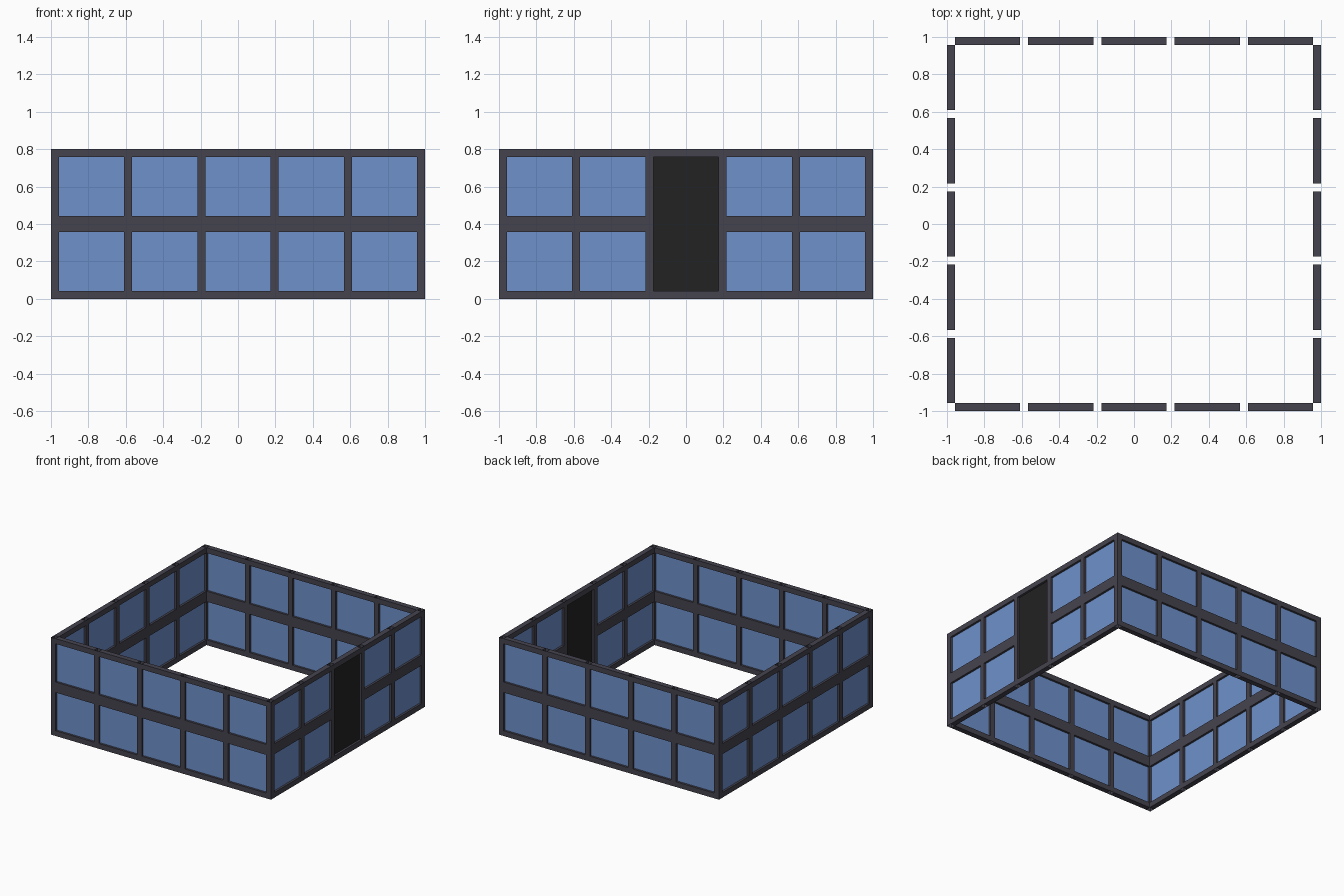
import bpy
import bmesh
import math
from mathutils import Matrix, Vector

if "Cube" in bpy.data.objects:
    bpy.data.objects.remove(bpy.data.objects["Cube"])

H = 0.80                  # wall height
T = 0.043                 # frame bar thickness
BAYS = 5
PITCH = (2 - T) / BAYS
MID = 1 - T / 2           # distance from centre to the wall's middle plane


def material(name, rgb):
    m = bpy.data.materials.new(name)
    m.diffuse_color = (*rgb, 1)
    m.use_nodes = True
    m.node_tree.nodes["Principled BSDF"].inputs["Base Color"].default_value = m.diffuse_color
    return m


FRAME = material("charcoal frame", (0.060, 0.056, 0.077))
GLASS = material("blue glass", (0.156, 0.283, 0.597))
DOOR = material("black door", (0.016, 0.016, 0.016))


def add_box(bm, lo, hi, open_ends=False):
    """Box between two corners; open_ends leaves out top and bottom."""
    lo, hi = Vector(lo), Vector(hi)
    mat = Matrix.Translation((lo + hi) / 2) @ Matrix.Diagonal((*(hi - lo), 1))
    verts = bmesh.ops.create_cube(bm, size=1, matrix=mat)["verts"]
    if open_ends:
        faces = {f for v in verts for f in v.link_faces}
        caps = [f for f in faces if abs(f.normal.z) > 0.5]
        bmesh.ops.delete(bm, geom=caps, context="FACES_ONLY")


def finish(bm, name, mat, angle=0):
    bm.transform(Matrix.Rotation(angle, 4, "Z"))
    bm.normal_update()
    mesh = bpy.data.meshes.new(name)
    bm.to_mesh(mesh)
    bm.free()
    mesh.materials.append(mat)
    bpy.context.collection.objects.link(bpy.data.objects.new(name, mesh))


def build_wall(side, angle, door_bay=None):
    """Build a wall along y = -1, then turn it into place."""
    posts, rails, panes = bmesh.new(), bmesh.new(), bmesh.new()
    # hollow posts, the first one being the corner post
    for i in range(BAYS):
        x = -1 + i * PITCH
        add_box(posts, (x, -1, 0), (x + T, -1 + T, H), open_ends=True)
    for i in range(BAYS):
        x0 = -1 + i * PITCH + T
        x1 = -1 + (i + 1) * PITCH
        bars = [(0, T), (H - T, H)]
        openings = [(T, H - T)]
        if i != door_bay:
            bars.append((H / 2 - T, H / 2 + T))
            openings = [(T, H / 2 - T), (H / 2 + T, H - T)]
        # rails between the posts
        for z0, z1 in bars:
            add_box(rails, (x0, -1, z0), (x1, -1 + T, z1))
        # recessed glass, or the door leaf
        target = bmesh.new() if i == door_bay else panes
        for z0, z1 in openings:
            add_box(target, (x0, -MID - 0.004, z0), (x1, -MID + 0.004, z1))
        if i == door_bay:
            finish(target, "door", DOOR, angle)
    finish(posts, side + "_posts", FRAME, angle)
    finish(rails, side + "_rails", FRAME, angle)
    finish(panes, side + "_window_panes", GLASS, angle)


# four walls, with the door in the middle of the right one
for k, side in enumerate(("front", "right", "back", "left")):
    build_wall(side, k * math.pi / 2, door_bay=2 if side == "right" else None)
